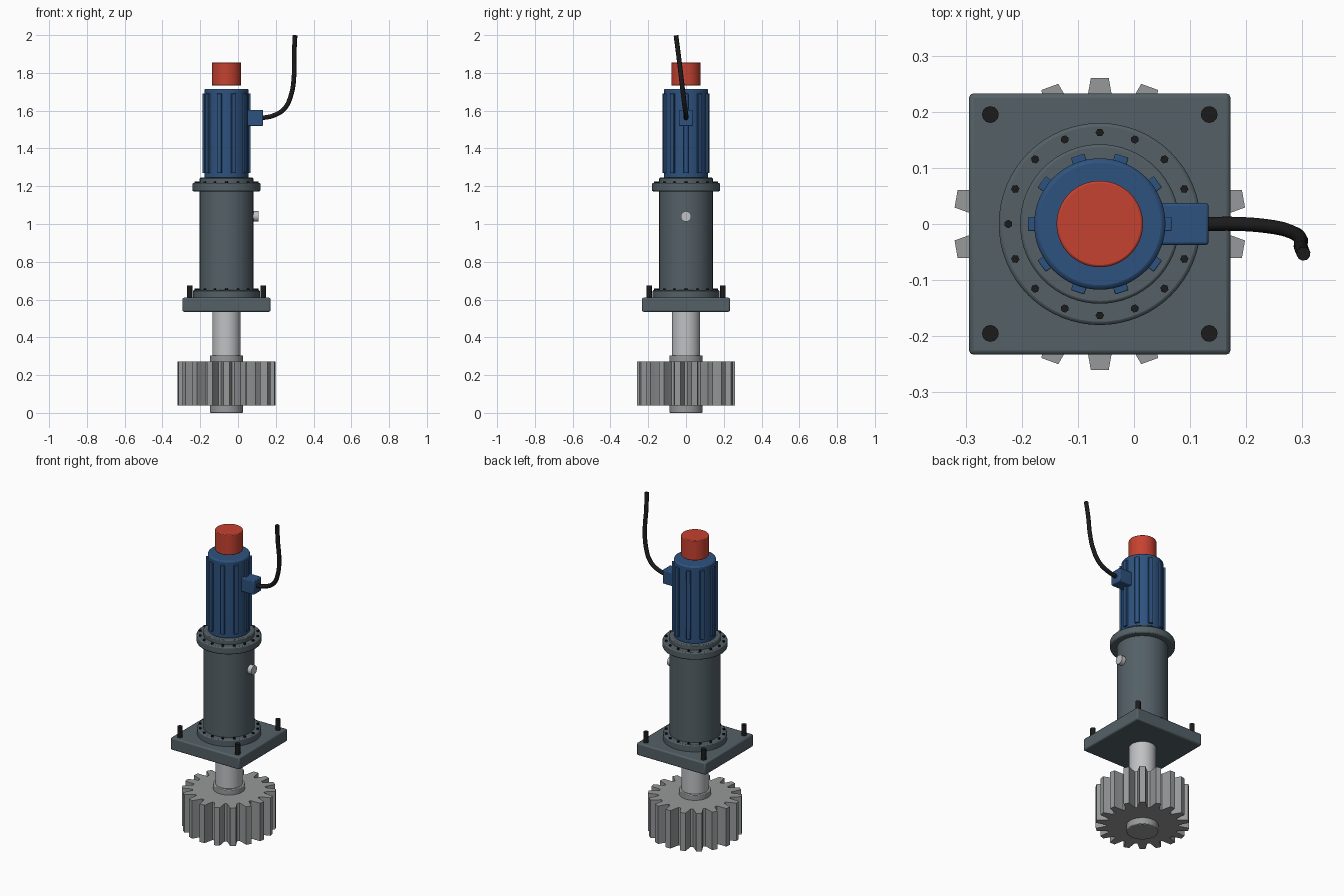
import bpy, bmesh, math
from mathutils import Matrix, Vector

if "Cube" in bpy.data.objects:
    bpy.data.objects.remove(bpy.data.objects["Cube"])

AXIS = Vector((-0.061, 0, 0))


def material(name, *rgb):
    m = bpy.data.materials.new(name)
    m.use_nodes = True
    m.diffuse_color = (*rgb, 1)
    m.node_tree.nodes["Principled BSDF"].inputs["Base Color"].default_value = (*rgb, 1)
    return m


slate = material("slate_grey", 0.088, 0.118, 0.134)
blue = material("motor_blue", 0.027, 0.084, 0.21)
red = material("cap_red", 0.56, 0.054, 0.03)
steel = material("gear_steel", 0.31, 0.318, 0.322)
bright = material("bright_steel", 0.52, 0.535, 0.55)
black = material("black", 0.011, 0.011, 0.011)


def finish(name, bm, mat, bevel=0, smooth=True):
    mesh = bpy.data.meshes.new(name)
    bmesh.ops.recalc_face_normals(bm, faces=bm.faces)
    bm.to_mesh(mesh)
    bm.free()
    mesh.materials.append(mat)
    ob = bpy.data.objects.new(name, mesh)
    ob.location = AXIS
    bpy.context.collection.objects.link(ob)
    if bevel:
        mod = ob.modifiers.new("Bevel", 'BEVEL')
        mod.width, mod.segments = bevel, 2
        mod.limit_method, mod.angle_limit = 'ANGLE', math.radians(40)
    if smooth:
        bpy.ops.object.select_all(action='DESELECT')
        ob.select_set(True)
        bpy.context.view_layer.objects.active = ob
        bpy.ops.object.shade_smooth_by_angle(angle=math.radians(35))
    return ob


def add_cyl(bm, r, z0, z1, sides, place=Matrix()):
    bmesh.ops.create_cone(bm, cap_ends=True, segments=sides, radius1=r, radius2=r, depth=z1 - z0,
                          matrix=place @ Matrix.Translation((0, 0, (z0 + z1) / 2)))


def add_box(bm, size, centre, turn=Matrix()):
    bmesh.ops.create_cube(bm, size=1, matrix=turn @ Matrix.Translation(centre) @ Matrix.Diagonal((*size, 1)))


def cylinder(name, r, z0, z1, mat, bevel=0.0, sides=64):
    bm = bmesh.new()
    add_cyl(bm, r, z0, z1, sides)
    return finish(name, bm, mat, bevel)


def box(name, size, centre, mat, bevel):
    bm = bmesh.new()
    add_box(bm, size, centre)
    return finish(name, bm, mat, bevel)


def turned(i, count):
    return Matrix.Rotation(math.tau * i / count, 4, 'Z')


def bolt_circle(name, z):
    bm = bmesh.new()
    for i in range(16):
        add_cyl(bm, 0.0075, z - 0.01, z + 0.008, 6, turned(i, 16) @ Matrix.Translation((0.163, 0, 0)))
    finish(name, bm, black, smooth=False)


# Spur gear: one tooth outline repeated around the axis, then extruded
TEETH = 18
tooth = [(0.2, -0.028), (0.232, -0.021), (0.26, -0.016), (0.26, 0.016), (0.232, 0.021), (0.2, 0.028)]
bm = bmesh.new()
rim = [bm.verts.new(turned(i + 0.5, TEETH) @ Vector((x, y, 0.04)))
       for i in range(TEETH) for x, y in tooth]
base = bm.faces.new(rim)
top = bmesh.ops.extrude_face_region(bm, geom=[base], use_keep_orig=True)["geom"]
bmesh.ops.translate(bm, vec=(0, 0, 0.232), verts=[v for v in top if isinstance(v, bmesh.types.BMVert)])
finish("pinion_gear", bm, steel, smooth=False)
cylinder("gear_hub", 0.088, 0, 0.305, steel, 0.004)
cylinder("output_shaft", 0.075, 0.28, 0.56, bright)

# Mounting plate with four studs
box("mounting_plate", (0.466, 0.466, 0.075), (0, 0, 0.5725), slate, 0.008)
bm = bmesh.new()
for sx in (-1, 1):
    for sy in (-1, 1):
        add_cyl(bm, 0.015, 0.6, 0.674, 12, Matrix.Translation((sx * 0.195, sy * 0.195, 0)))
finish("plate_studs", bm, black)

# Gearbox housing and its bolted flanges
cylinder("lower_flange", 0.177, 0.6, 0.65, slate, 0.006)
cylinder("gearbox_body", 0.142, 0.63, 1.2, slate)
cylinder("upper_flange", 0.18, 1.173, 1.217, slate, 0.006)
cylinder("motor_seat", 0.142, 1.2, 1.245, slate, 0.005)
bolt_circle("lower_flange_bolts", 0.65)
bolt_circle("upper_flange_bolts", 1.217)

# Side plug on the gearbox
bm = bmesh.new()
side = Matrix.Translation((0, 0, 1.04)) @ Matrix.Rotation(math.pi / 2, 4, 'Y')
add_cyl(bm, 0.02, 0.13, 0.15, 16, side)
add_cyl(bm, 0.028, 0.143, 0.17, 12, side)
finish("side_plug", bm, bright)

# Motor with cooling fins, terminal box and cap
cylinder("motor_body", 0.117, 1.24, 1.715, blue, 0.008)
bm = bmesh.new()
for i in range(10):
    add_box(bm, (0.03, 0.025, 0.42), (0.113, 0, 1.48), turned(i, 10))
finish("cooling_fins", bm, blue, 0.002)
box("terminal_box", (0.1, 0.075, 0.085), (0.144, 0, 1.562), blue, 0.005)
cylinder("top_cap", 0.077, 1.733, 1.856, red, 0.004)

# Power cable
path = [(0.12, 0, 1.56), (0.19, 0, 1.575), (0.245, -0.005, 1.61), (0.28, -0.014, 1.68),
        (0.297, -0.027, 1.79), (0.297, -0.039, 1.89), (0.302, -0.053, 1.998)]
curve = bpy.data.curves.new("power_cable", 'CURVE')
curve.dimensions = '3D'
curve.bevel_depth, curve.bevel_resolution = 0.0125, 3
curve.use_fill_caps = True
curve.resolution_u = 8
spline = curve.splines.new('BEZIER')
spline.bezier_points.add(len(path) - 1)
for point, co in zip(spline.bezier_points, path):
    point.co = co
    point.handle_left_type = point.handle_right_type = 'AUTO'
curve.materials.append(black)
bpy.context.collection.objects.link(bpy.data.objects.new("power_cable", curve))
